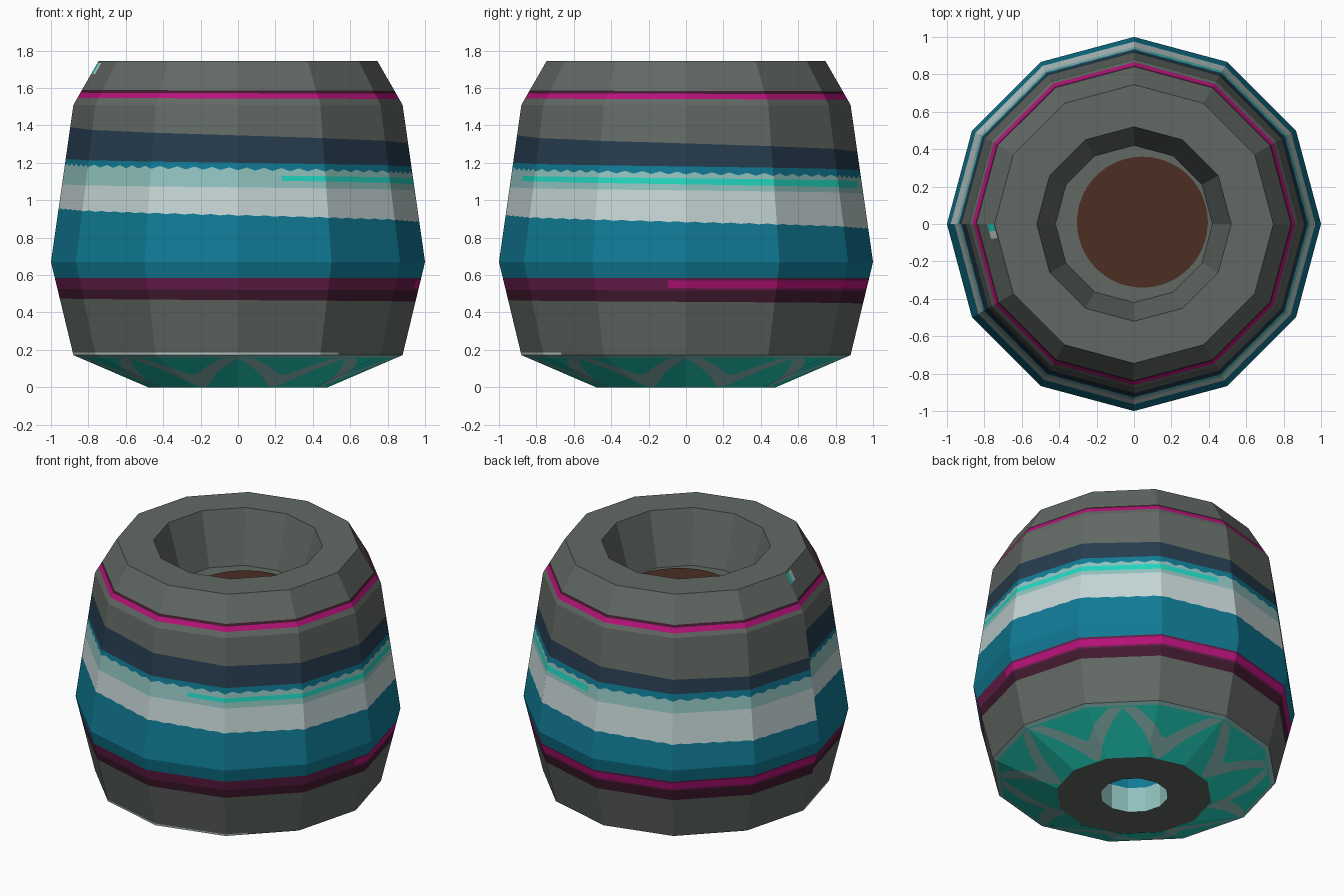
import bpy
import math

if "Cube" in bpy.data.objects:
    bpy.data.objects.remove(bpy.data.objects["Cube"])

SIDES, SUB = 12, 10          # flat sides, paint columns per side
COLS = SIDES * SUB


def material(name, hex_code):
    rgb = [int(hex_code[i:i + 2], 16) / 255 for i in (0, 2, 4)]
    lin = [c / 12.92 if c <= 0.04045 else ((c + 0.055) / 1.055) ** 2.4 for c in rgb]
    m = bpy.data.materials.new(name)
    m.diffuse_color = (*lin, 1)
    m.use_nodes = True
    m.node_tree.nodes["Principled BSDF"].inputs["Base Color"].default_value = m.diffuse_color
    return m


NAMES = ["grey", "magenta", "plum", "dark plum", "navy", "teal",
         "aqua", "white", "turquoise", "brown"]
HEXES = ["626964", "b8127a", "681e4c", "421a30", "263c4e", "107a94",
         "90c2be", "c4d4d4", "22d6c0", "4c2e22"]
MATS = [material(n, h) for n, h in zip(NAMES, HEXES)]
GREY, MAGENTA, PLUM, DARK, NAVY, TEAL, AQUA, WHITE, TURQ, BROWN = range(10)


def make(name, verts, faces, cols):
    me = bpy.data.meshes.new(name)
    me.from_pydata(verts, [], faces)
    for m in MATS:
        me.materials.append(m)
    for p, c in zip(me.polygons, cols):
        p.material_index = c
    ob = bpy.data.objects.new(name, me)
    bpy.context.collection.objects.link(ob)
    return ob


def ring(r, z):
    return [(r * math.cos(math.tau * k / SIDES), r * math.sin(math.tau * k / SIDES), z)
            for k in range(SIDES)]


def lathe(name, profile, cols, cap=None):
    """Twelve-sided rings joined in order, optional cap on the last ring."""
    verts = [v for r, z in profile for v in ring(r, z)]
    faces, fc = [], []
    for j, c in enumerate(cols):
        for k in range(SIDES):
            a, b = j * SIDES + k, j * SIDES + (k + 1) % SIDES
            faces.append((a, b, b + SIDES, a + SIDES))
            fc.append(c)
    if cap is not None:
        n = (len(profile) - 1) * SIDES
        faces.append(tuple(range(n, n + SIDES)))
        fc.append(cap)
    return make(name, verts, faces, fc)


# Outer silhouette
PROFILE = [(0.0, 0.48), (0.172, 0.88), (0.67, 1.0), (1.51, 0.88), (1.745, 0.745)]


def radius(z):
    for (z0, r0), (z1, r1) in zip(PROFILE, PROFILE[1:]):
        if z <= z1:
            return r0 + (r1 - r0) * (z - z0) / (z1 - z0)
    return PROFILE[-1][1]


def heights(i, a):
    """Paint boundaries at column i, a degrees round from the seam on the left."""
    d = abs((a + 22.5) % 45 - 22.5)                       # eight-fold petal pattern
    petal = max(0.02, 0.9 * (1 - d / 20))
    leaf = min(0.91, 0.93 - 0.58 * (d - 5) / 17.5)
    wave = 0.009 if i % 2 else -0.006
    return [0, 0.172 * petal, 0.172 * leaf, 0.16, 0.172, 0.185,
            0.475 - 0.0001 * a, 0.525 - 0.00004 * a, 0.535 - 0.00003 * a,
            0.572, 0.585, 0.67,
            0.955 - 0.0004 * a + wave * 0.4, 1.085 - 0.00018 * a,
            1.13 - 0.00025 * a, 1.15 - 0.00018 * a,
            1.19 - 0.00026 * a + wave, 1.22 - 0.00022 * a, 1.39 - 0.00048 * a,
            1.51, 1.548 - 0.00004 * a, 1.575 - 0.00003 * a, 1.59 - 0.00003 * a,
            1.675, 1.735, 1.745]


def row_colours(a):
    return [TURQ, AQUA, TURQ, AQUA, WHITE if a < 130 else GREY, GREY,
            DARK, PLUM, MAGENTA if a > 175 else PLUM, PLUM, TEAL,
            TEAL, WHITE, AQUA, TURQ if 105 < a < 265 else AQUA,
            AQUA, TEAL, NAVY, GREY,
            GREY, MAGENTA, DARK, GREY,
            TURQ if a < 3 else WHITE if a < 6 else GREY, GREY]


# Painted shell: flat facets, stripes sinking slowly round the pot
verts, faces, fc = [], [], []
rows = len(heights(0, 0))
for i in range(COLS + 1):
    side, t = i // SUB, (i % SUB) / SUB
    p = math.pi + math.tau * side / SIDES
    q = p + math.tau / SIDES
    x = math.cos(p) * (1 - t) + math.cos(q) * t
    y = math.sin(p) * (1 - t) + math.sin(q) * t
    for z in heights(i, 360 * i / COLS):
        verts.append((x * radius(z), y * radius(z), z))
for i in range(COLS):
    for j, c in enumerate(row_colours(360 * (i + 0.5) / COLS)):
        a, b = i * rows + j, (i + 1) * rows + j
        faces.append((a, b, b + 1, a + 1))
        fc.append(c)
make("pot_shell", verts, faces, fc)

# Flat rim and sunken bowl
FLOOR = 1.40
lathe("rim_and_bowl", [(0.745, 1.745), (0.52, 1.745), (0.42, FLOOR)], [GREY, GREY], GREY)

# Soil disc, a little off centre and cut off where it meets the bowl wall
soil = []
for k in range(64):
    w = math.tau * k / 64
    x, y = 0.045 + 0.35 * math.cos(w), 0.01 + 0.35 * math.sin(w)
    step = math.tau / SIDES
    off = math.atan2(y, x) % step - step / 2
    limit = 0.415 * math.cos(step / 2) / math.cos(off)
    s = min(1, limit / math.hypot(x, y))
    soil.append((x * s, y * s, FLOOR + 0.005))
make("soil", soil, [tuple(range(64))], [BROWN])

# Underside ring and drain hole
lathe("base_and_drain_hole",
      [(0.21, 0.32), (0.21, 0.17), (0.21, 0.0), (0.48, 0.0)],
      [TEAL, AQUA, GREY])
make("drain_hole_end", ring(0.21, 0.32)[::-1], [tuple(range(SIDES))], [PLUM])
